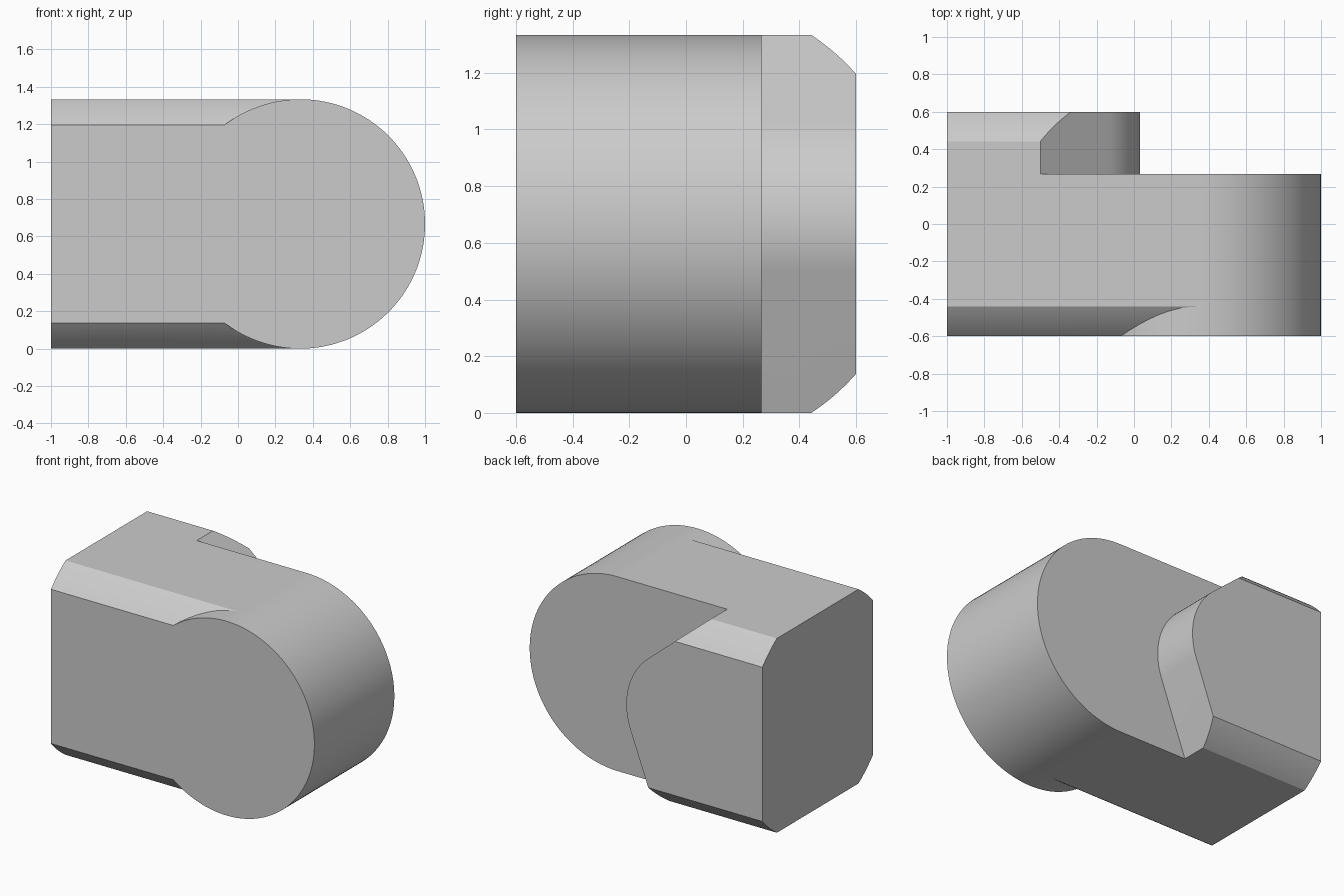
import bpy, bmesh, math
from mathutils import Vector

cube = bpy.data.objects.get("Cube")
if cube:
    bpy.data.objects.remove(cube, do_unlink=True)

MID = 2 / 3          # axis height, also the knuckle radius

steel = bpy.data.materials.new("light grey")
steel.use_nodes = True
GREY = (0.6, 0.6, 0.6, 1)
steel.diffuse_color = GREY
steel.node_tree.nodes["Principled BSDF"].inputs["Base Color"].default_value = GREY


def prism(name, points, sweep):
    """Extrude a closed 3D outline along a vector."""
    bm = bmesh.new()
    face = bm.faces.new([bm.verts.new(p) for p in points])
    out = bmesh.ops.extrude_face_region(bm, geom=[face])["geom"]
    moved = [v for v in out if isinstance(v, bmesh.types.BMVert)]
    bmesh.ops.translate(bm, verts=moved, vec=Vector(sweep))
    bmesh.ops.recalc_face_normals(bm, faces=bm.faces)
    mesh = bpy.data.meshes.new(name)
    bm.to_mesh(mesh)
    bm.free()
    mesh.materials.append(steel)
    ob = bpy.data.objects.new(name, mesh)
    bpy.context.collection.objects.link(ob)
    return ob


def arc(cx, cy, r, start, end, steps):
    """Points on a circle between two angles."""
    angles = [start + (end - start) * i / steps for i in range(steps + 1)]
    return [(cx + r * math.cos(a), cy + r * math.sin(a)) for a in angles]


def combine(target, tool, operation):
    """Apply a boolean and drop the tool object."""
    mod = target.modifiers.new(operation.lower(), "BOOLEAN")
    mod.object, mod.operation, mod.solver = tool, operation, "EXACT"
    bpy.ops.object.select_all(action="DESELECT")
    bpy.context.view_layer.objects.active = target
    target.select_set(True)
    bpy.ops.object.modifier_apply(modifier=mod.name)
    bpy.data.objects.remove(tool, do_unlink=True)


# Bar: rectangle with corners rounded by a larger coaxial circle
BAR_R, HALF = 0.8, 0.6
low, high = math.acos(HALF / BAR_R), math.asin(MID / BAR_R)
section = []
for quarter in range(4):
    a, b = (low, high) if quarter % 2 == 0 else (math.pi / 2 - high, math.pi / 2 - low)
    turn = quarter * math.pi / 2
    section += arc(0, MID, BAR_R, turn + a, turn + b, 10)
body = prism("hinge_body", [(-1, y, z) for y, z in section], (4 / 3, 0, 0))

# Rear notch: leaves a tab whose end has two slopes joined by a tangent arc
CX, R = -0.433, 0.466
SHOULDER = 0.267


def tangent_angle(x, dz):
    """Angle of the tab arc's tangent point for a line through a bar corner."""
    d = Vector((x - CX, dz))
    return math.atan2(d.y, d.x), math.acos(R / d.length)


up, up_off = tangent_angle(-0.5, MID)
down, down_off = tangent_angle(-0.185, -MID)
top_a, low_a = up - up_off, down + down_off


def line_x(angle, dz):
    """X where the tangent line at an angle reaches a height offset."""
    return CX + (R - dz * math.sin(angle)) / math.cos(angle)


notch = [(line_x(low_a, -0.8), MID - 0.8)]
notch += arc(CX, MID, R, low_a, top_a, 40)
notch += [(line_x(top_a, 0.8), MID + 0.8), (1.2, MID + 0.8), (1.2, MID - 0.8)]
cutter = prism("notch_cutter", [(x, SHOULDER, z) for x, z in notch], (0, 0.5, 0))
cutter.hide_render = True
combine(body, cutter, "DIFFERENCE")

# Knuckle: full round end in front of the shoulder
disc = arc(1 / 3, MID, MID, 0, math.tau, 128)[:-1]
knuckle = prism("knuckle", [(x, -HALF, z) for x, z in disc], (0, HALF + SHOULDER, 0))
combine(body, knuckle, "UNION")

bpy.ops.object.shade_smooth_by_angle(angle=math.radians(20))
